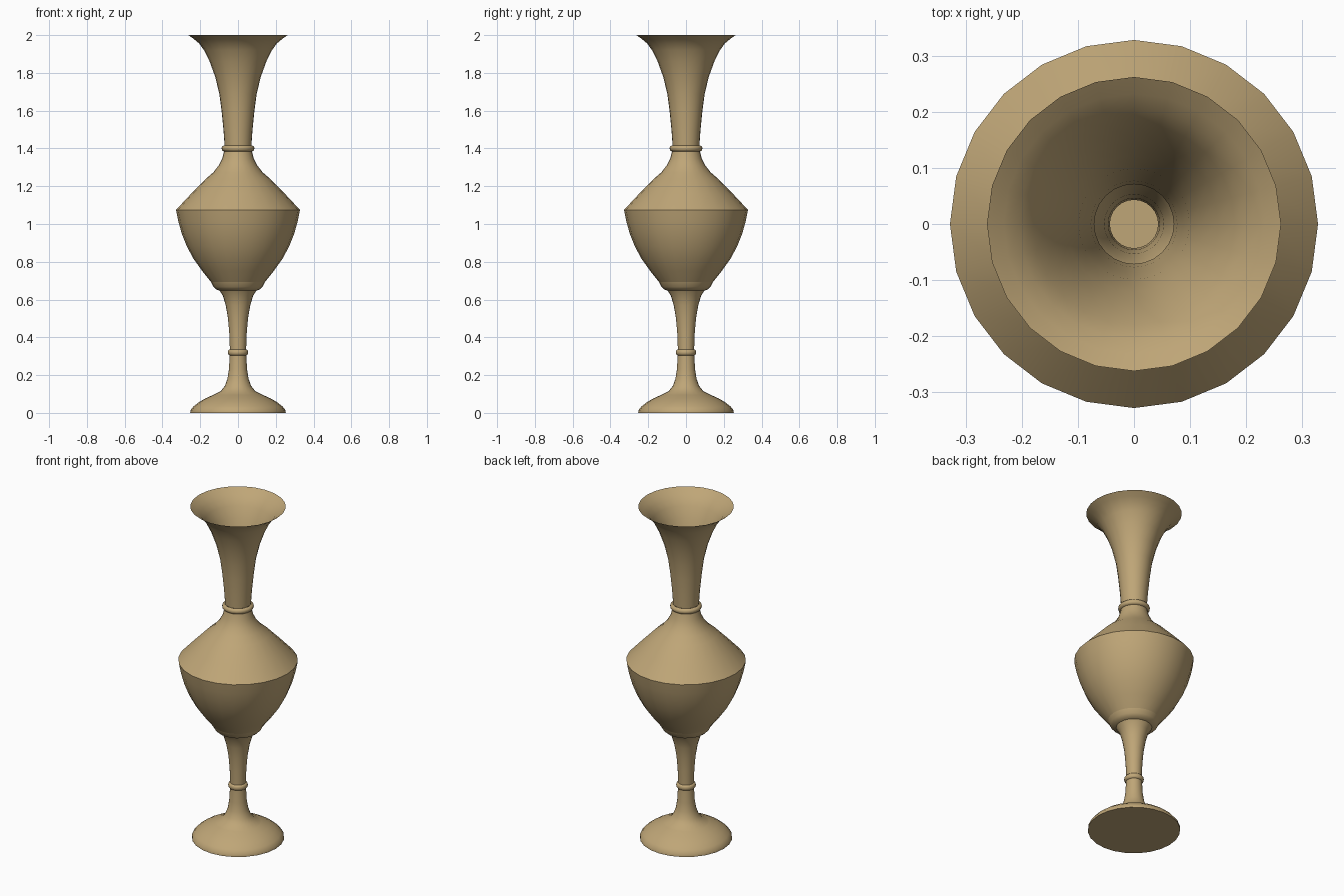
import bpy, bmesh, math

if "Cube" in bpy.data.objects:
    bpy.data.objects.remove(bpy.data.objects["Cube"])

SIDES = 24

brass = bpy.data.materials.new("antique_tan")
brass.diffuse_color = (0.52, 0.38, 0.185, 1.0)
brass.use_nodes = True
brass.node_tree.nodes["Principled BSDF"].inputs["Base Color"].default_value = brass.diffuse_color


def lathe(name, profile, cap_bottom=False):
    """Revolve (radius, height) points around z into an open shell."""
    bm = bmesh.new()
    rings = []
    for r, z in profile:
        rings.append([bm.verts.new((r * math.cos(2 * math.pi * i / SIDES),
                                    r * math.sin(2 * math.pi * i / SIDES), z))
                      for i in range(SIDES)])
    for low, high in zip(rings, rings[1:]):
        for i in range(SIDES):
            j = (i + 1) % SIDES
            bm.faces.new((low[i], low[j], high[j], high[i]))
    if cap_bottom:
        bm.faces.new(rings[0][::-1])
    mesh = bpy.data.meshes.new(name)
    bm.to_mesh(mesh)
    bm.free()
    mesh.materials.append(brass)
    obj = bpy.data.objects.new(name, mesh)
    bpy.context.collection.objects.link(obj)
    bpy.ops.object.select_all(action='DESELECT')
    obj.select_set(True)
    bpy.context.view_layer.objects.active = obj
    bpy.ops.object.shade_smooth_by_angle(angle=math.radians(35))
    return obj


def bead(name, r, z, bulge, half):
    """Rounded ring around the shaft."""
    lathe(name, [(r + bulge * math.sin(math.pi * k / 6),
                  z - half * math.cos(math.pi * k / 6)) for k in range(7)])


# Domed foot with a closed underside
lathe("foot", [(0.253, 0.0), (0.252, 0.014), (0.235, 0.035), (0.205, 0.058),
               (0.17, 0.078), (0.125, 0.098)], cap_bottom=True)

# Slender stem flaring at both ends
lathe("lower_stem", [(0.125, 0.098), (0.092, 0.115), (0.07, 0.142), (0.056, 0.18),
                     (0.048, 0.23), (0.044, 0.305)])
bead("stem_ring", 0.043, 0.32, 0.011, 0.016)
lathe("upper_stem", [(0.043, 0.335), (0.046, 0.42), (0.053, 0.50), (0.065, 0.57),
                     (0.08, 0.62), (0.098, 0.648)])

# Collar under the bowl
lathe("collar", [(0.098, 0.648), (0.115, 0.653), (0.13, 0.667), (0.142, 0.692)])

# Bowl and sloping shoulder
lathe("bowl", [(0.142, 0.692), (0.19, 0.752), (0.235, 0.815), (0.27, 0.88),
               (0.298, 0.95), (0.316, 1.015), (0.328, 1.075)])
lathe("shoulder", [(0.328, 1.075), (0.25, 1.158), (0.172, 1.238), (0.132, 1.272),
                   (0.102, 1.31), (0.084, 1.345), (0.074, 1.384)])

# Neck ring and trumpet-shaped mouth
bead("neck_ring", 0.072, 1.40, 0.015, 0.016)
lathe("neck", [(0.071, 1.416), (0.077, 1.50), (0.087, 1.60), (0.099, 1.69),
               (0.121, 1.78), (0.15, 1.86), (0.18, 1.92), (0.205, 1.955),
               (0.232, 1.978), (0.262, 2.0)])
